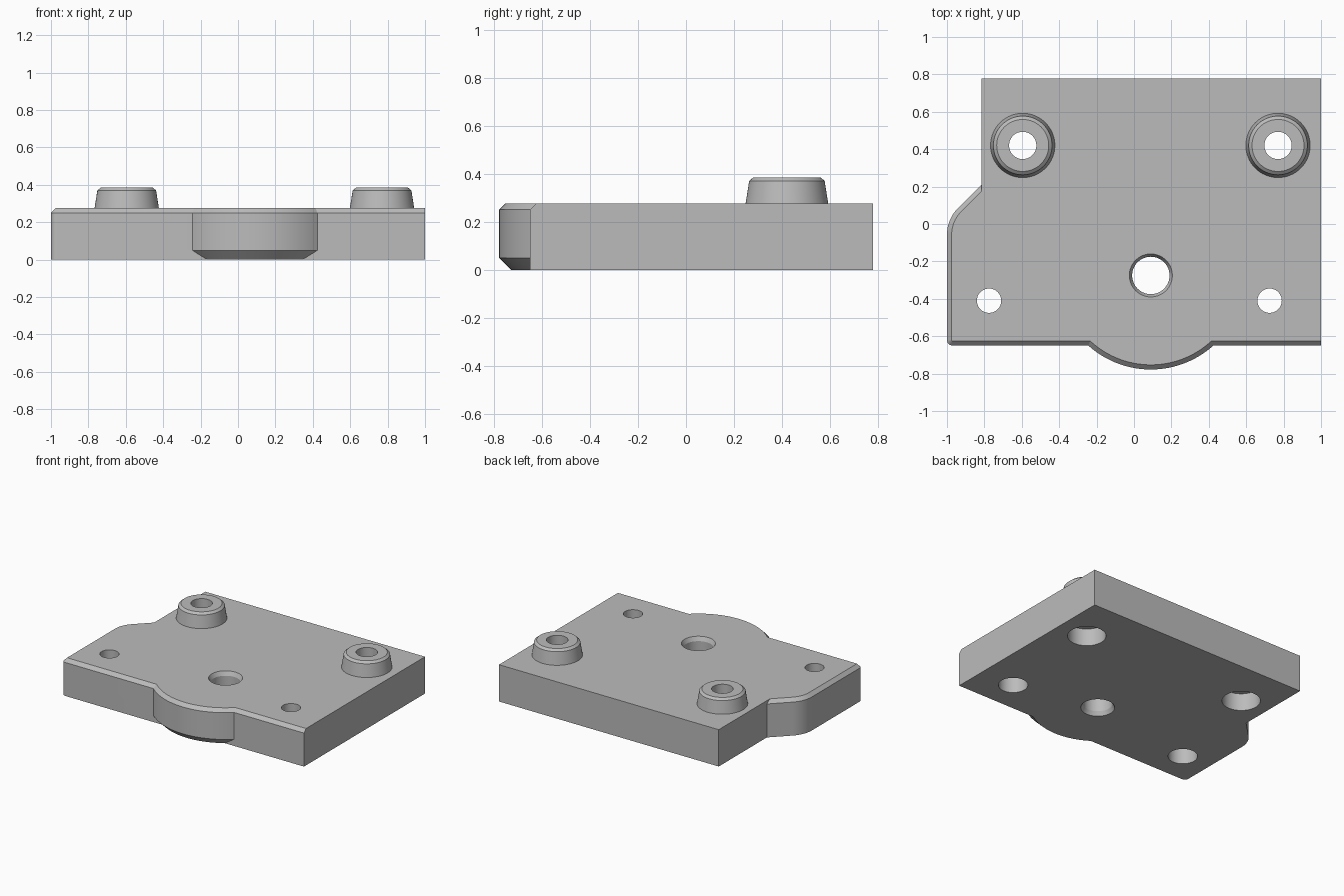
import bpy
import bmesh
from math import sin, cos, radians, tau
from mathutils import Vector

if "Cube" in bpy.data.objects:
    bpy.data.objects.remove(bpy.data.objects["Cube"])

TOP = 0.275
CHAMFER = 0.025

grey = bpy.data.materials.new("plain grey")
grey.use_nodes = True
colour = (0.5, 0.5, 0.5, 1)
grey.diffuse_color = colour
grey.node_tree.nodes["Principled BSDF"].inputs["Base Color"].default_value = colour


def make_object(name, bm):
    bmesh.ops.recalc_face_normals(bm, faces=bm.faces)
    mesh = bpy.data.meshes.new(name)
    bm.to_mesh(mesh)
    bm.free()
    mesh.materials.append(grey)
    obj = bpy.data.objects.new(name, mesh)
    bpy.context.collection.objects.link(obj)
    return obj


def skin(bm, rings):
    """Join successive rings of vertices with quads."""
    for low, high in zip(rings, rings[1:]):
        for i in range(len(low)):
            j = (i + 1) % len(low)
            bm.faces.new((low[i], low[j], high[j], high[i]))


def turned(name, x, y, profile, capped=True, sides=64):
    """Revolve a (radius, height) profile about a vertical axis."""
    bm = bmesh.new()
    rings = [[bm.verts.new((x + r * cos(tau * i / sides), y + r * sin(tau * i / sides), z))
              for i in range(sides)] for r, z in profile]
    skin(bm, rings)
    if capped:
        bm.faces.new(rings[0])
        bm.faces.new(rings[-1])
    return make_object(name, bm)


def combine(target, tool, operation):
    """Apply a boolean and discard the tool object."""
    mod = target.modifiers.new(operation, "BOOLEAN")
    mod.operation = operation
    mod.solver = "EXACT"
    mod.object = tool
    bpy.context.view_layer.objects.active = target
    bpy.ops.object.modifier_apply(modifier=mod.name)
    bpy.data.objects.remove(tool)


def arc(x, y, radius, start, end, steps):
    angles = [radians(start + (end - start) * i / steps) for i in range(steps + 1)]
    return [Vector((x + radius * cos(a), y + radius * sin(a))) for a in angles]


def inset(points, distances):
    """Move every edge of a counterclockwise outline inward by its own distance."""
    count = len(points)
    lines = []
    for i, d in enumerate(distances):
        along = (points[(i + 1) % count] - points[i]).normalized()
        lines.append((points[i] + Vector((-along.y, along.x)) * d, along))
    result = []
    for i in range(count):
        (p, u), (q, v) = lines[i - 1], lines[i]
        t = (q - p).cross(v) / u.cross(v)
        result.append(p + u * t)
    return result


# Plate outline: plain right and back sides, stepped left side, rounded corner
plain = [Vector(p) for p in ((1, -0.65), (1, 0.778), (-0.815, 0.778))]
outline = plain + [Vector((-0.815, 0.21))]
outline += arc(-0.8, -0.057, 0.2, 135, 180, 10)
outline += arc(-0.97, -0.62, 0.03, 180, 270, 8)
distances = [0] * len(plain) + [CHAMFER] * (len(outline) - len(plain))

bm = bmesh.new()
levels = ((outline, 0), (outline, TOP - CHAMFER), (inset(outline, distances), TOP))
rings = [[bm.verts.new((p.x, p.y, z)) for p in points] for points, z in levels]
skin(bm, rings)
bm.faces.new(rings[0])
bm.faces.new(rings[-1])
plate = make_object("base_plate", bm)

# Round front lobe, chamfered above and below
lobe = turned("front_lobe", 0.09, -0.278,
              ((0.45, 0), (0.5, 0.05), (0.5, TOP - CHAMFER), (0.475, TOP)), sides=128)
combine(plate, lobe, "UNION")

# Central hole with a flared rim at both ends
rim = ((0.125, -0.02), (0.115, 0), (0.1, 0.03),
       (0.1, TOP - 0.03), (0.115, TOP), (0.125, TOP + 0.02))
combine(plate, turned("hole_cutter", 0.09, -0.275, rim), "DIFFERENCE")

# Stepped holes: wide from below, narrow above
bosses = (("right_boss", -0.595), ("left_boss", 0.77))
holes = [(x, 0.42, 0.073, 0.13) for name, x in bosses]
holes += [(x, -0.41, 0.065, 0.1) for x in (-0.775, 0.725)]
for x, y, narrow, wide in holes:
    step = ((wide, -0.05), (wide, 0.13), (narrow, 0.13), (narrow, TOP + 0.05))
    combine(plate, turned("hole_cutter", x, y, step), "DIFFERENCE")

# Tapered hollow bosses standing on the plate
parts = [plate]
for name, x in bosses:
    parts.append(turned(name, x, 0.42, ((0.172, TOP), (0.157, 0.37), (0.139, 0.385),
                                        (0.073, 0.385), (0.073, TOP)), capped=False))

# Smooth the round walls and keep the edges crisp
bpy.ops.object.select_all(action="DESELECT")
for obj in parts:
    obj.select_set(True)
bpy.context.view_layer.objects.active = plate
bpy.ops.object.shade_smooth_by_angle(angle=radians(20))
